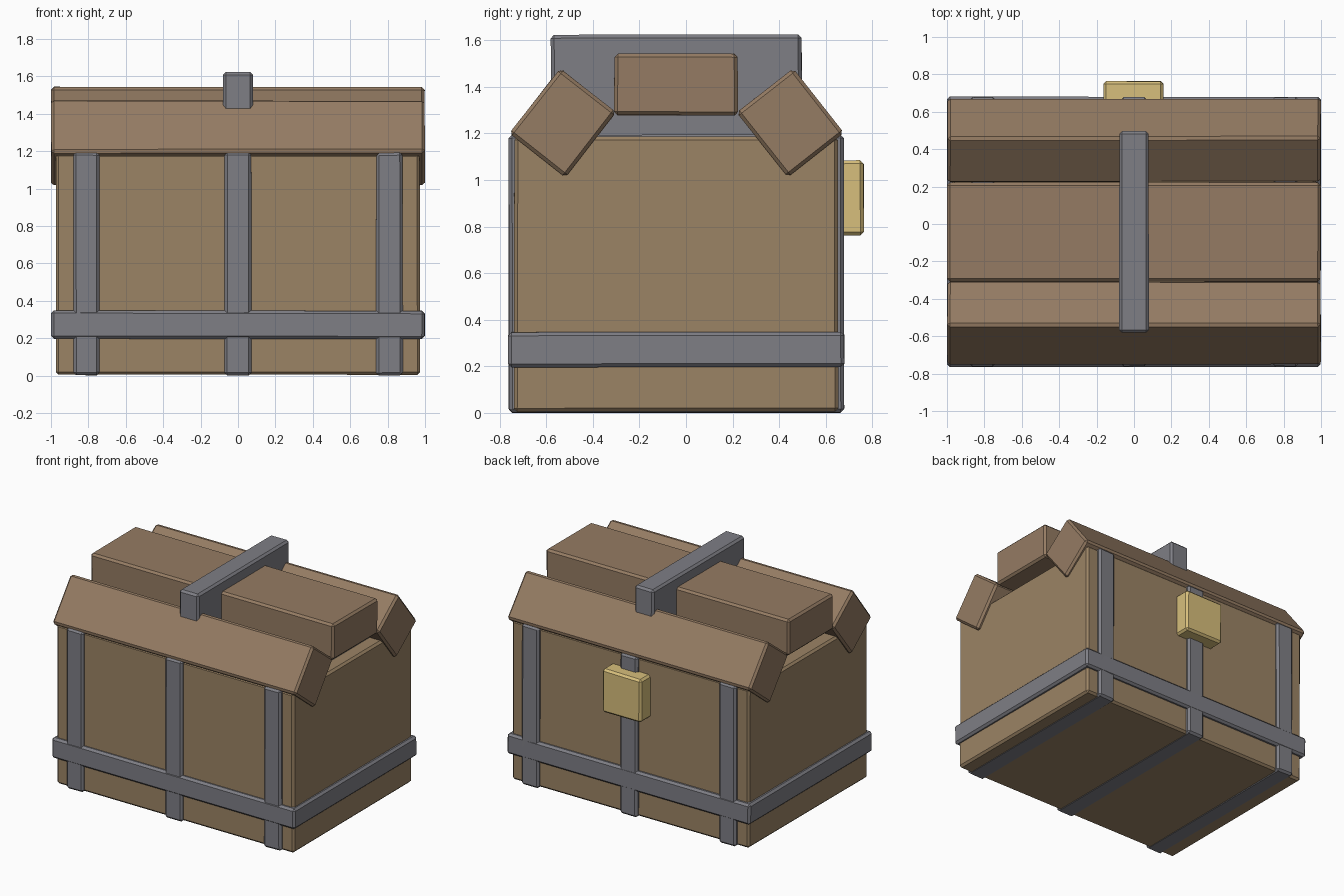
import bpy
import math
import random

if "Cube" in bpy.data.objects:
    bpy.data.objects.remove(bpy.data.objects["Cube"])

random.seed(4)


def material(name, rgb):
    m = bpy.data.materials.new(name)
    m.diffuse_color = (*rgb, 1.0)
    m.use_nodes = True
    m.node_tree.nodes["Principled BSDF"].inputs["Base Color"].default_value = m.diffuse_color
    return m


WOOD = material("wood", (0.33, 0.23, 0.13))
LID_WOOD = material("lid_wood", (0.30, 0.20, 0.125))
IRON = material("iron", (0.21, 0.21, 0.235))
BRASS = material("brass", (0.68, 0.52, 0.20))


def box(name, x, y, z, mat, angle=0.0, bevel=0.015, wobble=0.004):
    """Hand-hewn chamfered box from (min, max) ranges, turned about x."""
    lims = (x, y, z)
    bpy.ops.mesh.primitive_cube_add(size=1, location=[sum(r) / 2 for r in lims])
    ob = bpy.context.object
    ob.name = name
    size = [r[1] - r[0] for r in lims]
    for v in ob.data.vertices:
        # corners are nudged inwards only, so the ranges stay exact limits
        v.co = [c * (s - 2 * random.uniform(0, wobble)) for c, s in zip(v.co, size)]
    ob.rotation_euler.x = math.radians(angle)
    ob.data.materials.append(mat)
    mod = ob.modifiers.new("chamfer", "BEVEL")
    mod.width = bevel
    mod.segments = 1
    return ob


# Chest body
box("chest_body", (-0.975, 0.975), (-0.74, 0.655), (0.004, 1.19), WOOD)

# Iron bands: three upright, one around the base
for side, cx in (("left", -0.81), ("middle", 0.0), ("right", 0.81)):
    box(f"upright_band_{side}", (cx - 0.073, cx + 0.073), (-0.763, 0.68),
        (0.0, 1.195), IRON)
box("base_band", (-1.0, 1.0), (-0.765, 0.682), (0.195, 0.35), IRON)

# Lid planks: two tilted, one flat
for side, cy, angle in (("front", -0.53, 51.8), ("back", 0.448, -51.8)):
    box(f"lid_plank_{side}", (-1.0, 1.0), (cy - 0.18, cy + 0.18),
        (1.09, 1.40), LID_WOOD, angle)
box("lid_plank_middle", (-1.0, 1.0), (-0.31, 0.225), (1.275, 1.545), LID_WOOD)

# Iron band over the lid
box("lid_band", (-0.08, 0.08), (-0.583, 0.50), (1.13, 1.625), IRON)

# Brass lock plate on the back
box("lock_plate", (-0.165, 0.16), (0.60, 0.765), (0.76, 1.085), BRASS)
